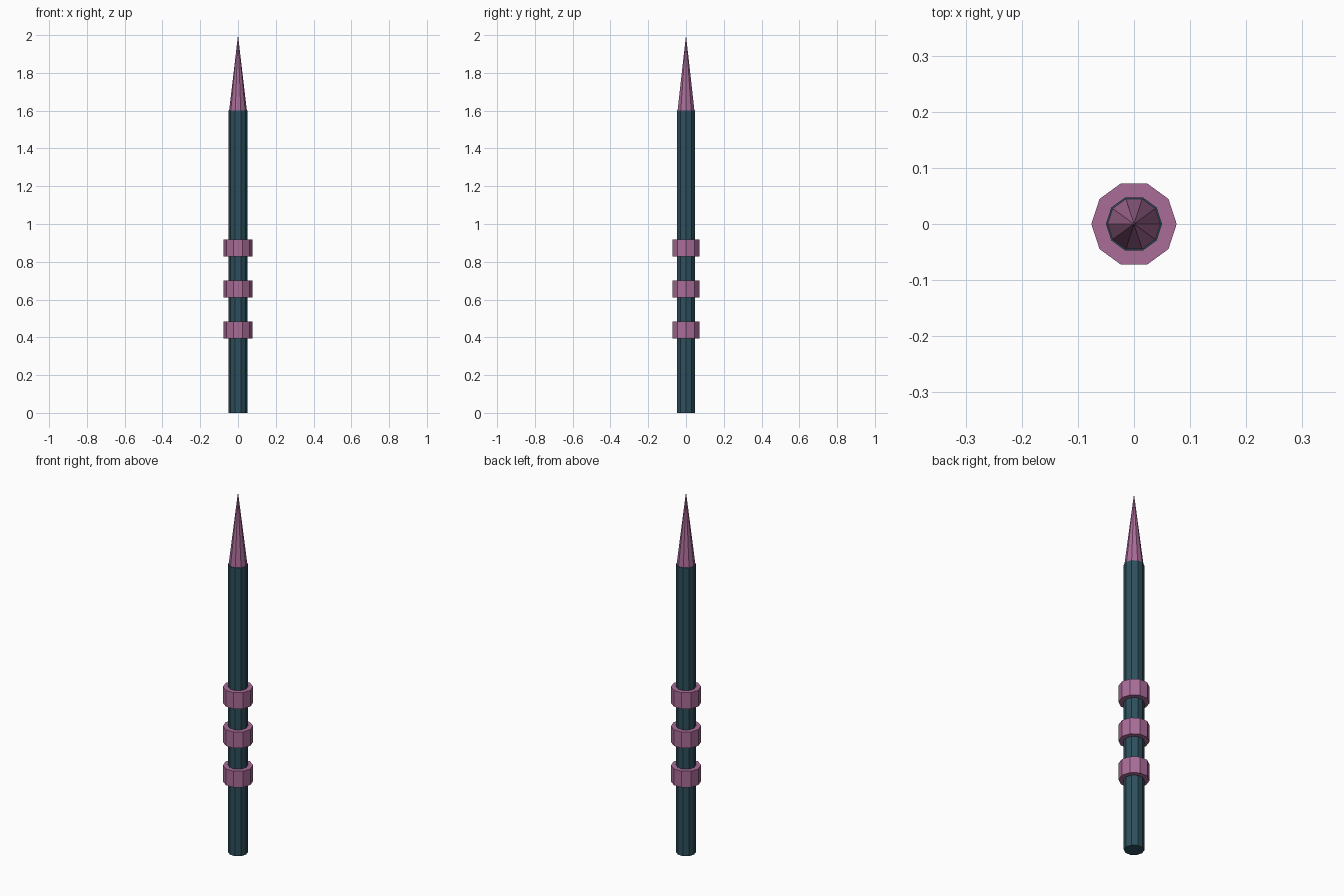
import bpy
import math

cube = bpy.data.objects.get("Cube")
if cube:
    bpy.data.objects.remove(cube, do_unlink=True)

SIDES = 10


def make_material(name, rgb):
    mat = bpy.data.materials.new(name)
    mat.use_nodes = True
    colour = (*rgb, 1.0)
    mat.diffuse_color = colour
    mat.node_tree.nodes["Principled BSDF"].inputs["Base Color"].default_value = colour
    return mat


def tapered_part(name, mat, bottom, top, r_bottom, r_top):
    """Flat-sided upright prism or cone with corners on the x axis."""
    bpy.ops.mesh.primitive_cone_add(
        vertices=SIDES, radius1=r_bottom, radius2=r_top, depth=top - bottom,
        location=(0, 0, (bottom + top) / 2), rotation=(0, 0, math.pi / 2))
    obj = bpy.context.object
    obj.name = name
    obj.data.name = name
    obj.data.materials.append(mat)
    bpy.ops.object.shade_flat()
    return obj


teal = make_material("dark teal", (0.027, 0.080, 0.108))
pink = make_material("dusty pink", (0.40, 0.152, 0.313))

# Shaft and pointed tip
tapered_part("shaft", teal, 0.0, 1.6, 0.05, 0.05)
tapered_part("pointed_tip", pink, 1.6, 2.0, 0.047, 0.0)

# Three evenly spaced grip rings
for i, place in enumerate(("lower", "middle", "upper")):
    centre = 0.438 + i * 0.218
    tapered_part(place + "_grip_ring", pink, centre - 0.045, centre + 0.045, 0.076, 0.076)
